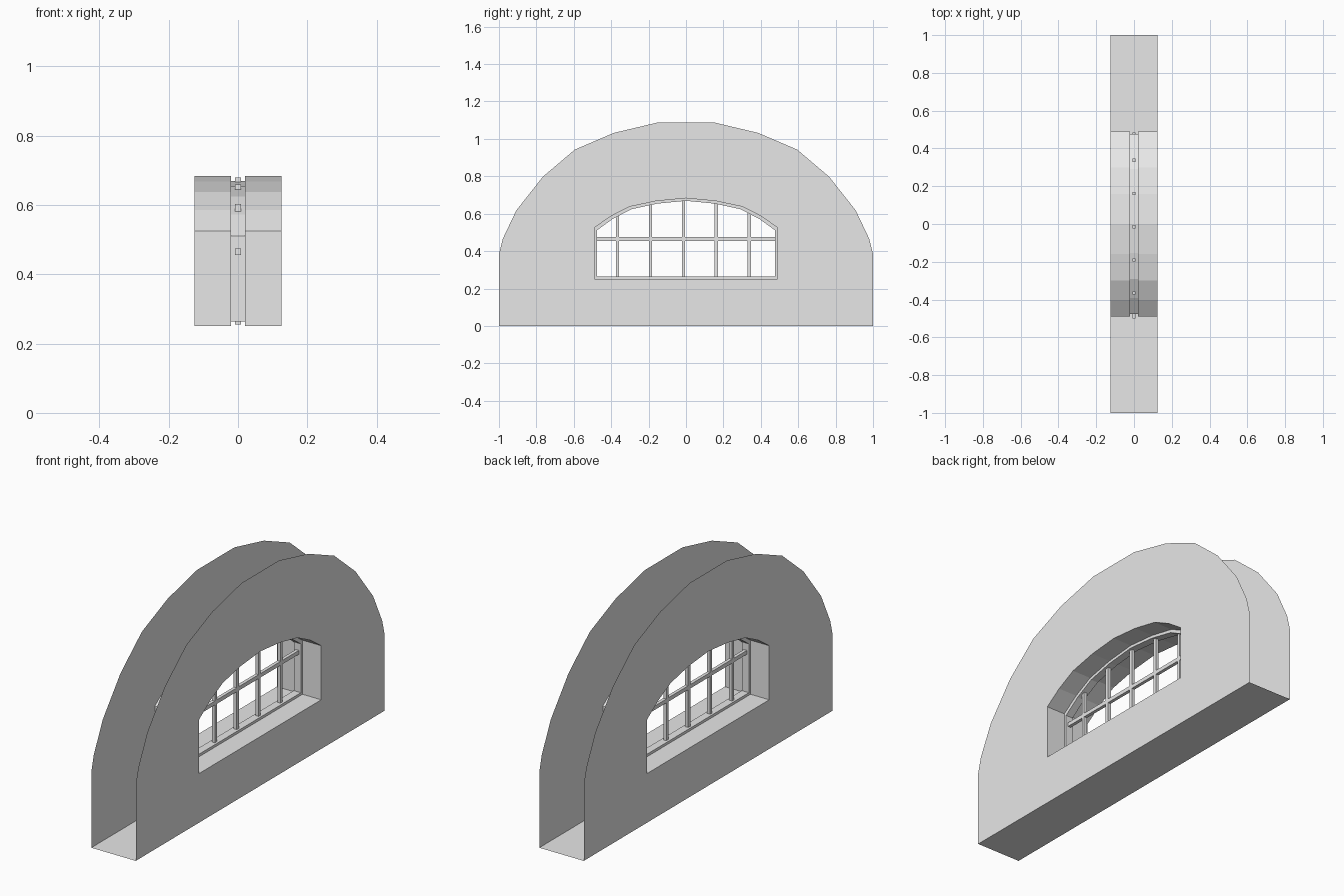
import bpy, bmesh

cube = bpy.data.objects.get("Cube")
if cube:
    bpy.data.objects.remove(cube, do_unlink=True)

grey = bpy.data.materials.new("plain_grey")
grey.use_nodes = True
colour = (0.8, 0.8, 0.8, 1)
grey.diffuse_color = colour
grey.node_tree.nodes["Principled BSDF"].inputs["Base Color"].default_value = colour

WALL_X, FRAME_X, BAR = 0.125, 0.02, 0.0085
SILL = 0.25


def finish(name, bm):
    mesh = bpy.data.meshes.new(name)
    bm.to_mesh(mesh)
    bm.free()
    mesh.materials.append(grey)
    obj = bpy.data.objects.new(name, mesh)
    bpy.context.collection.objects.link(obj)
    return obj


def mirrored(half):
    """Complete a (y, z) outline given from its right foot to the crown."""
    return half + [(-y, z) for y, z in reversed(half) if y > 0]


def add_loop(bm, outline, x):
    return [bm.verts.new((x, y, z)) for y, z in outline]


def add_band(bm, a, b, closed=True):
    n = len(a)
    for i in range(n if closed else n - 1):
        j = (i + 1) % n
        bm.faces.new((a[i], a[j], b[j], b[i]))


wall_line = mirrored([(1, 0), (1, 0.385), (0.98, 0.465), (0.907, 0.618), (0.765, 0.798),
                      (0.594, 0.943), (0.386, 1.032), (0.15, 1.088)])
arch = [(0.49, 0.525), (0.403, 0.586), (0.3, 0.638), (0.158, 0.668), (0, 0.683)]
opening = mirrored([(0.49, SILL)] + arch)
inner = [(y * 0.973, 0.263 if z == SILL else z - 0.014) for y, z in opening]

# Two wall sheets with an arched hole, each with its reveal
for side, x in (("left", 1), ("right", -1)):
    bm = bmesh.new()
    edges = []
    for line in (wall_line, opening):
        loop = add_loop(bm, line, x * WALL_X)
        edges += [bm.edges.new((v, loop[i - 1])) for i, v in enumerate(loop)]
    bmesh.ops.triangle_fill(bm, use_beauty=True, edges=edges, normal=(x, 0, 0))
    for f in bm.faces:
        f.normal_update()
        if f.normal.x * x < 0:
            f.normal_flip()
    finish(side + "_wall_sheet", bm)

    bm = bmesh.new()
    ends = [add_loop(bm, opening, x * d) for d in (WALL_X, FRAME_X)]
    add_band(bm, *(ends if x < 0 else ends[::-1]))
    finish(side + "_reveal", bm)

# Underside joining the two sheets
bm = bmesh.new()
bm.faces.new([bm.verts.new((x, y, 0)) for x, y in
              ((-WALL_X, -1), (-WALL_X, 1), (WALL_X, 1), (WALL_X, -1))])
finish("wall_base", bm)

# Window frame: two side rims and the inner lining
bm = bmesh.new()
loops = [add_loop(bm, line, x) for line, x in
         ((opening, -FRAME_X), (inner, -FRAME_X), (inner, FRAME_X), (opening, FRAME_X))]
for a, b in zip(loops, loops[1:]):
    add_band(bm, a, b)
finish("window_frame", bm)


def box(name, y0, y1, z0, z1):
    bm = bmesh.new()
    bmesh.ops.create_cube(bm, size=1)
    for v in bm.verts:
        v.co.x *= 2 * BAR
        v.co.y = y1 if v.co.y > 0 else y0
        v.co.z = z1 if v.co.z > 0 else z0
    return finish(name, bm)


def arch_height(y):
    for (ya, za), (yb, zb) in zip(arch, arch[1:]):
        if yb <= abs(y) <= ya:
            return zb + (za - zb) * (abs(y) - yb) / (ya - yb)


# Glazing bars reaching into the frame
for i in range(5):
    y = -0.366 + i * 0.176
    box("upright_bar_%d" % (i + 1), y - BAR, y + BAR, 0.255, arch_height(y) - 0.002)
box("cross_bar", -0.5, 0.485, 0.455, 0.475)
